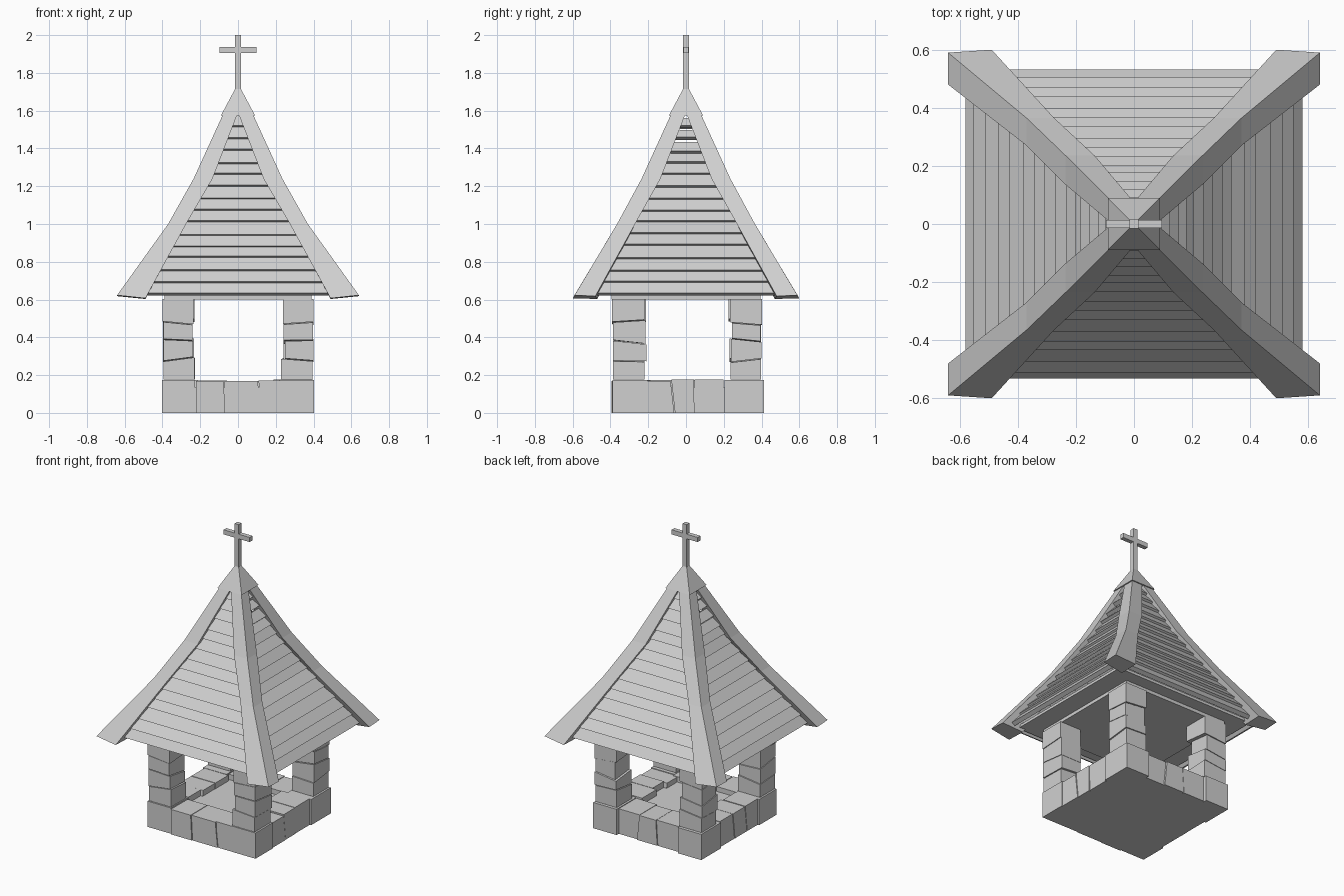
import bpy, bmesh, random
from mathutils import Vector

random.seed(7)
cube = bpy.data.objects.get("Cube")
if cube:
    bpy.data.objects.remove(cube, do_unlink=True)

GREY = (0.63, 0.63, 0.63, 1)
stone = bpy.data.materials.new("plain grey")
stone.use_nodes = True
stone.diffuse_color = GREY
stone.node_tree.nodes["Principled BSDF"].inputs["Base Color"].default_value = GREY


def loft(bm, rings):
    """Skin a list of four-point rings and cap both ends."""
    rows = [[bm.verts.new(p) for p in ring] for ring in rings]
    for a, b in zip(rows, rows[1:]):
        for i in range(4):
            j = (i + 1) % 4
            bm.faces.new((a[i], a[j], b[j], b[i]))
    bm.faces.new(rows[0][::-1])
    bm.faces.new(rows[-1])


def finish(bm, name):
    bmesh.ops.recalc_face_normals(bm, faces=bm.faces[:])
    mesh = bpy.data.meshes.new(name)
    bm.to_mesh(mesh)
    bm.free()
    mesh.materials.append(stone)
    obj = bpy.data.objects.new(name, mesh)
    bpy.context.collection.objects.link(obj)


def rect(x0, x1, y0, y1, z):
    return [Vector(p) for p in ((x0, y0, z), (x1, y0, z), (x1, y1, z), (x0, y1, z))]


def box(name, x, y, z0, z1, top=1.0):
    bm = bmesh.new()
    loft(bm, [rect(-x, x, -y, y, z0), rect(-x * top, x * top, -y * top, y * top, z1)])
    finish(bm, name)


def on_side(k, u, d, z):
    """Point at u along side k and d outward; side 0 is the front."""
    return ((u, -d, z), (d, u, z), (-u, d, z), (-d, -u, z))[k]


def jitter(amount):
    return random.uniform(-amount, amount)


SIDES = ("front", "left", "back", "right")
CORNERS = {"front_left": (1, -1), "front_right": (-1, -1),
           "back_left": (1, 1), "back_right": (-1, 1)}

# Stone floor and low wall of tapered blocks
box("floor", 0.385, 0.385, 0.0, 0.135)
JOINTS = ((-0.225, -0.07, 0.115, 0.23), (-0.205, -0.07, 0.045, 0.2),
          (-0.23, -0.08, 0.06, 0.225), (-0.2, -0.05, 0.08, 0.205))
for k, side in enumerate(SIDES):
    bm = bmesh.new()
    slant = [0, jitter(0.012), jitter(0.012), 0]
    for i in range(3):
        d, h, inner = 0.393 + jitter(0.006), 0.172 + jitter(0.005), 0.215 + jitter(0.03)
        rings = []
        for z, s in ((0, -1), (h, 1)):
            a = JOINTS[k][i] + s * slant[i] + 0.002
            b = JOINTS[k][i + 1] + s * slant[i + 1] - 0.002
            rings.append([on_side(k, a, d, z), on_side(k, b, d, z),
                          on_side(k, b, inner, z), on_side(k, a, inner, z)])
        loft(bm, rings)
    finish(bm, side + "_wall")

# Corner pillars stacked from blocks with sloping joints
LEVELS = (0, 0.175, 0.28, 0.375, 0.48, 0.602)
for name, (sx, sy) in CORNERS.items():
    bm = bmesh.new()
    tilts = [0, 0] + [(jitter(0.012), jitter(0.012)) for _ in range(3)] + [0]
    for i in range(5):
        ox, oy = 0.397 + jitter(0.003), 0.393 + 0.006 * sy + jitter(0.004)
        ix, iy = 0.24 + jitter(0.012), 0.225 + 0.01 * sy + jitter(0.014)
        if i == 0:
            ix, iy, ox, oy = 0.228, 0.203, 0.402, 0.4 + 0.012 * sy
        rings = []
        for level, gap in ((i, 0.002), (i + 1, -0.002)):
            ring = rect(ix, ox, iy, oy, LEVELS[level] + (gap if 0 < level < 5 else 0))
            for p in ring:
                if tilts[level]:
                    tx, ty = tilts[level]
                    p.z += tx * (p.x - 0.315) / 0.08 + ty * (p.y - 0.31) / 0.08
                p.x *= sx
                p.y *= sy
            rings.append(ring)
        loft(bm, rings)
    finish(bm, name + "_pillar")

# Ceiling slab resting on the pillars, with a wider soffit closing the eaves
box("ceiling", 0.39, 0.395, 0.6, 0.625)
box("soffit", 0.52, 0.48, 0.622, 0.64)

# Roof outline stations: height, x reach, y reach, rafter width
ROOF = ((0.615, 0.64, 0.59, 0.15), (1.0, 0.37, 0.365, 0.095),
        (1.24, 0.235, 0.235, 0.1), (1.59, 0.075, 0.075, 0.075))


def roof_at(z):
    for a, b in zip(ROOF, ROOF[1:]):
        if z <= b[0] or b is ROOF[-1]:
            t = (z - a[0]) / (b[0] - a[0])
            return [p + (q - p) * t for p, q in zip(a, b)]


# Curved corner rafters, cut almost level at the eaves
for name, (sx, sy) in CORNERS.items():
    bm = bmesh.new()
    rings = []
    for z, x, y, w in ROOF:
        ring = rect(x - w, x, y - w, y, z)
        if z == ROOF[0][0]:
            for corner, dy, dz in zip(ring, (0.03, 0.04, 0, 0.01),
                                      (-0.012, 0.003, 0.008, -0.008)):
                corner.y += dy
                corner.z += dz
        for p in ring:
            p.x *= sx
            p.y *= sy
        rings.append(ring)
    loft(bm, rings)
    finish(bm, name + "_rafter")

# Overlapping roof boards on every side, with open slots near the top of two sides
COUNT = 15
for k, side in enumerate(SIDES):
    bm = bmesh.new()
    step = (1.575 - 0.63) / COUNT
    for i in range(COUNT):
        z0 = 0.636 + i * step + (jitter(0.006) if i else 0)
        gap = 0.014 if (k % 2 and i > 10) else -0.008
        z1 = 0.63 + (i + 1) * step - gap
        inset = 0.045 - 0.02 * i / COUNT
        flare = 0.01 + random.uniform(0, 0.01 if k % 2 else 0.003)
        rings = []
        for z, kick in ((z0, flare), (z1, -0.006)):
            _, x, y, w = roof_at(z)
            reach, half = (y, x) if k % 2 == 0 else (x, y)
            d = reach - inset + (kick if i else min(kick, 0))
            u = max(half - w * 0.65, 0.01)
            back = max(d - 0.025, 0.004)
            low = z - 0.014
            rings.append([on_side(k, -u, d, z), on_side(k, u, d, z),
                          on_side(k, u, back, low), on_side(k, -u, back, low)])
        loft(bm, rings)
    finish(bm, side + "_roof_boards")

# Roof cap and cross finial
box("roof_cap", 0.09, 0.09, 1.575, 1.715, top=0.17)
box("cross_post", 0.015, 0.015, 1.7, 2.0)
box("cross_arm", 0.097, 0.0145, 1.905, 1.936)
